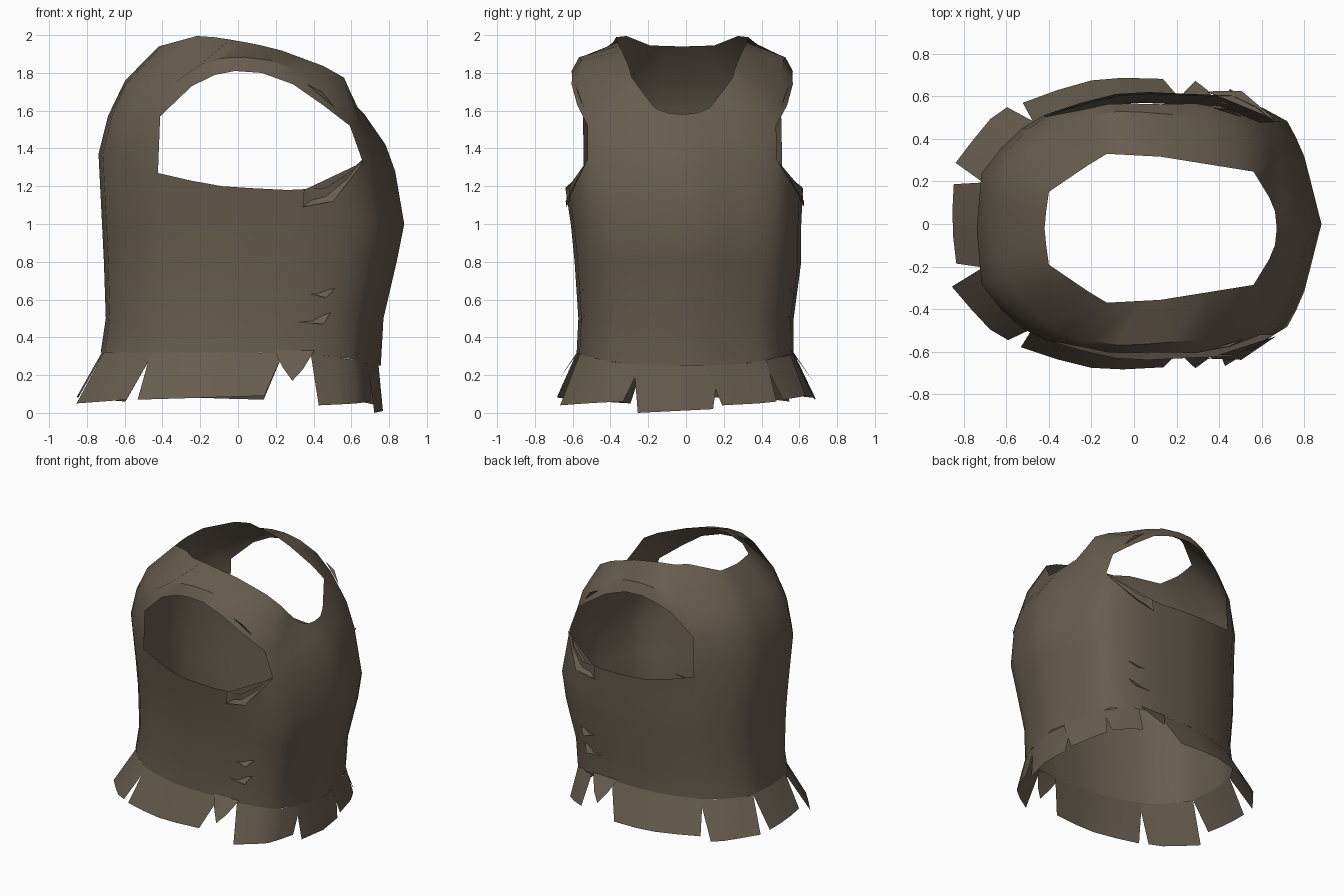
import bpy, bmesh, math
from mathutils import Vector

cube = bpy.data.objects.get("Cube")
if cube:
    bpy.data.objects.remove(cube, do_unlink=True)

COLOR = (0.135, 0.107, 0.078, 1)
cloth = bpy.data.materials.new("brown_cloth")
cloth.use_nodes = True
cloth.diffuse_color = COLOR
bsdf = cloth.node_tree.nodes["Principled BSDF"]
bsdf.inputs["Base Color"].default_value = COLOR
bsdf.inputs["Roughness"].default_value = 0.9

# Body cross-sections: height, x min, x max, y min, y max
SECTIONS = [
    (.05, -.88, .78, -.70, .70), (.30, -.73, .75, -.58, .57),
    (.50, -.70, .77, -.57, .57), (.80, -.71, .84, -.59, .61),
    (1.0, -.72, .88, -.61, .61), (1.2, -.73, .86, -.64, .62),
    (1.4, -.74, .79, -.66, .61), (1.6, -.68, .70, -.65, .61),
    (1.8, -.58, .55, -.61, .57), (1.95, -.45, .40, -.55, .50)]
# Half outlines from chest to back: angle, unit x, unit y
BODY_OUTLINE = [(0, 1, 0), (25, .89, .57), (45, .8, .79), (65, .55, .97),
                (90, 0, 1), (105, -.25, .98), (124, -.61, .83),
                (140, -.78, .7), (157, -.97, .42), (180, -1, 0)]
NECK_OUTLINE = [(0, 1, 0), (15, .98, .3), (45, .8, .76), (90, 0, .96),
                (125, -.48, 1), (158, -.97, .48), (180, -1, 0)]
NECK_BOUNDS = (-.42, .67, -.37, .33)
NECK_LINE = [(-.42, 1.94), (-.2, 2.0), (0, 1.97), (.2, 1.93),
             (.55, 1.8), (.63, 1.62), (.67, 1.58)]
# Lower and upper armhole heights per column, from chest round to back
ARM_LOW = [1.28, 1.29, 1.31, 1.33, 1.34, 1.26, 1.19, 1.18, 1.19,
           1.2, 1.23, 1.27, 1.34] + [1.37] * 4
ARM_HIGH = [1.42, 1.42, 1.43, 1.46, 1.52, 1.63, 1.74, 1.80, 1.81,
            1.79, 1.73, 1.57] + [1.57] * 5
COLS = 32


def lookup(table, key):
    """Linear interpolation of table rows by their first value."""
    if key <= table[0][0]:
        return table[0][1:]
    for a, b in zip(table, table[1:]):
        if key <= b[0]:
            t = (key - a[0]) / (b[0] - a[0])
            return [p + (q - p) * t for p, q in zip(a[1:], b[1:])]
    return table[-1][1:]


def outline_point(degrees, outline, bounds):
    x0, x1, y0, y1 = bounds
    degrees %= 360
    u, v = lookup(outline, min(degrees, 360 - degrees))
    if degrees > 180:
        v = -v
    return (x0 + x1 + (x1 - x0) * u) / 2, (y0 + y1 + (y1 - y0) * v) / 2


def outward(degrees):
    a = math.radians(degrees)
    return Vector((math.cos(a), math.sin(a), 0))


def on_body(degrees, z, lift=0.0):
    x, y = outline_point(degrees, BODY_OUTLINE, lookup(SECTIONS, z))
    return Vector((x, y, z)) + outward(degrees) * lift


def hem_height(degrees):
    return 0.32 - 0.07 * max(0, outward(degrees).x) ** 2


def finish(name, bm, smooth=True):
    mesh = bpy.data.meshes.new(name)
    bm.to_mesh(mesh)
    bm.free()
    mesh.materials.append(cloth)
    obj = bpy.data.objects.new(name, mesh)
    bpy.context.collection.objects.link(obj)
    if smooth:
        bpy.ops.object.select_all(action='DESELECT')
        obj.select_set(True)
        bpy.context.view_layer.objects.active = obj
        bpy.ops.object.shade_smooth_by_angle(angle=math.radians(35))


# Vest body: one open sheet from hem to neckline, with armholes left out
bm = bmesh.new()
columns = []
for i in range(COLS):
    a = 360 * i / COLS
    k = min(i, COLS - i)
    heights = (hem_height(a), .5, .8, 1.0, ARM_LOW[k], ARM_HIGH[k])
    pts = [on_body(a, z) for z in heights]
    nx, ny = outline_point(a, NECK_OUTLINE, NECK_BOUNDS)
    neck = Vector((nx, ny, lookup(NECK_LINE, nx)[0]))
    # Shoulder fold: stands out over the straps, lies flat on the chest
    out = outward(a)
    bulge = 0.04 * out.y ** 2 + 0.03 * max(0, -out.x)
    fold = pts[-1].lerp(neck, 0.45 - 0.13 * abs(out.y))
    fold += (out + Vector((0, 0, 0.75))) * bulge
    columns.append([bm.verts.new(p) for p in pts + [fold, neck]])
for i in range(COLS):
    left, right = columns[i], columns[(i + 1) % COLS]
    in_armhole = 4 <= min(i, COLS - 1 - i) <= 10
    for r in range(len(left) - 1):
        if in_armhole and r == 4:
            continue
        bm.faces.new((left[r], right[r], right[r + 1], left[r + 1]))
finish("vest_body", bm)

# Hem flaps: start angle, end angle, bottom height; tops nearly meet
FLAPS = [(-16, 9, .0), (12, 36, .04), (41, 61, .07), (80, 123, .07),
         (129, 157, .06), (165, 195, .08), (203, 231, .05),
         (237, 280, .07), (297, 339, .04)]
for n, (start, end, bottom) in enumerate(FLAPS):
    bm = bmesh.new()
    steps = max(2, round((end - start) / 11))
    rows = []
    for j in range(steps + 1):
        t = j / steps
        a_low = start + (end - start) * t
        a_top = start - 4 + (end - start + 8) * t
        top = on_body(a_top, hem_height(a_top))
        tip = on_body(a_low, bottom + .02 * t)
        rows.append([bm.verts.new(p) for p in (top, tip)])
    for p, q in zip(rows, rows[1:]):
        bm.faces.new((p[1], q[1], q[0], p[0]))
    finish(f"hem_flap_{n + 1}", bm)

# Torn scraps along the side seams: (angle, height, lift) corners
SCRAPS = {
    "hem_scrap": [(79, .33, 0), (76, .24, .03), (73, .17, .05),
                  (70, .23, .04), (66, .33, 0)],
    "seam_tear_low": [(72, .48, 0), (60, .53, 0), (64, .47, .02)],
    "seam_tear_high": [(70, .63, 0), (60, .66, 0), (65, .61, .02)],
    "armhole_fold": [(45, 1.33, .01), (74, 1.18, .01), (75, 1.09, .02),
                     (66, 1.12, .03)],
    "shoulder_tear": [(50, 1.62, 0), (60, 1.74, .01), (54, 1.7, .03)],
}
for name, corners in SCRAPS.items():
    for side, label in ((1, "back"), (-1, "front")):
        bm = bmesh.new()
        verts = [bm.verts.new(on_body(side * d, z, lift))
                 for d, z, lift in corners]
        for b, c in zip(verts[1:], verts[2:]):
            bm.faces.new((verts[0], b, c))
        finish(f"{name}_{label}", bm, smooth=False)
